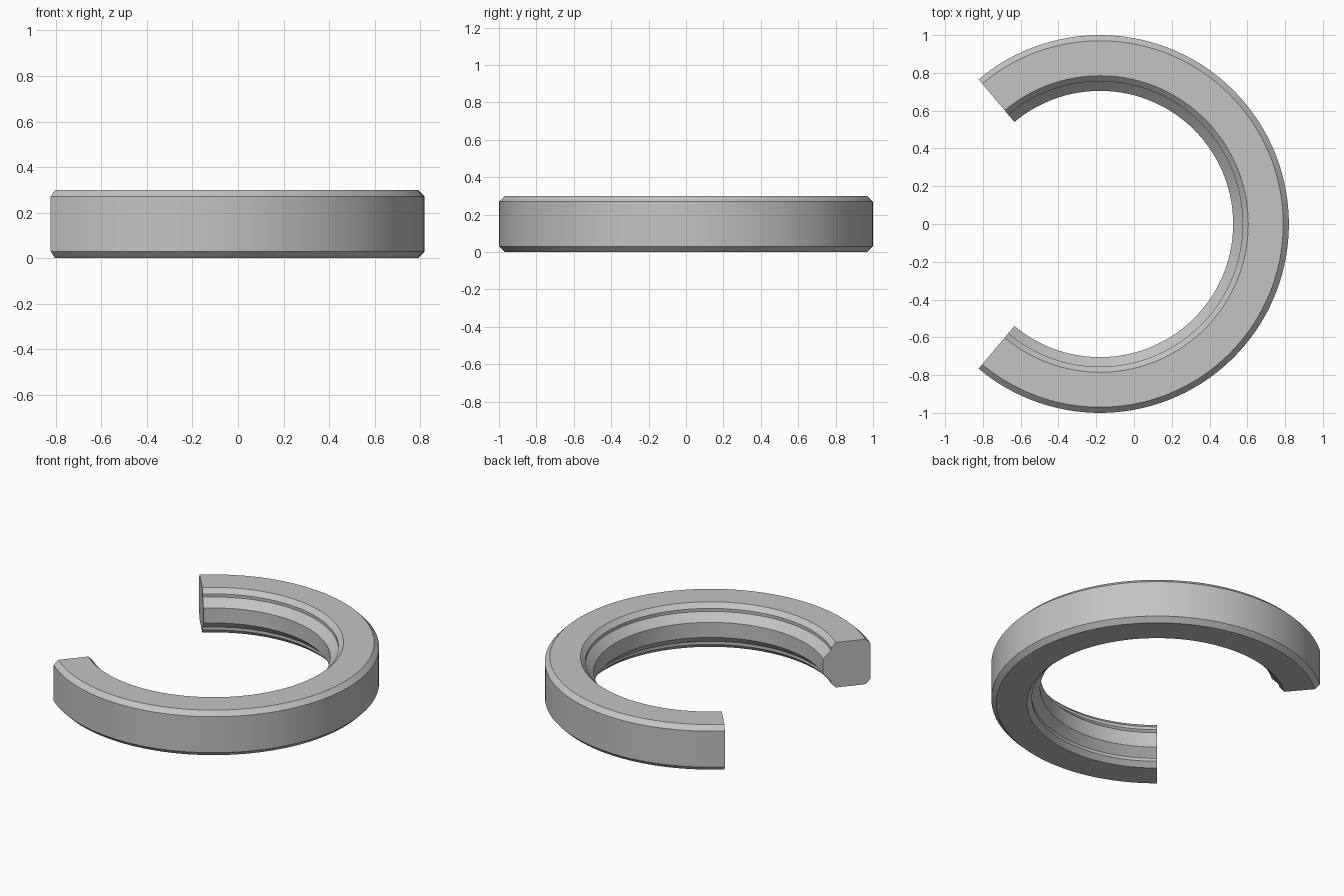
import bpy
import bmesh
from math import radians
from mathutils import Matrix, Vector

default = bpy.data.objects.get("Cube")
if default:
    bpy.data.objects.remove(default, do_unlink=True)

HEIGHT = 0.3
CENTRE_X = -0.18
HALF_ARC = radians(130)
STEPS = 104

# Plain grey material
grey = bpy.data.materials.new("plain_grey")
grey.use_nodes = True
colour = (0.55, 0.55, 0.55, 1)
grey.diffuse_color = colour
grey.node_tree.nodes["Principled BSDF"].inputs["Base Color"].default_value = colour

# Lower half of the cross-section (radius, height), outer wall to inner rib
lower = [(1, 0.03), (0.97, 0), (0.785, 0), (0.755, 0.03), (0.755, 0.05), (0.705, 0.1)]
upper = [(r, HEIGHT - z) for r, z in reversed(lower)]

# Open ring: sweep the section around the axis, leaving a gap on the -x side
bm = bmesh.new()
start = Matrix.Rotation(-HALF_ARC, 3, "Z")
section = bm.faces.new([bm.verts.new(start @ Vector((r, 0, z))) for r, z in lower + upper])
first_cap = section.copy()
swept = bmesh.ops.spin(bm, geom=[section], cent=(0, 0, 0), axis=(0, 0, 1),
                       angle=2 * HALF_ARC, steps=STEPS, use_duplicate=False)
bmesh.ops.remove_doubles(bm, verts=bm.verts[:], dist=0.0001)

# Close any open end
open_edges = [e for e in bm.edges if e.is_boundary]
if open_edges:
    bmesh.ops.holes_fill(bm, edges=open_edges, sides=0)
bmesh.ops.recalc_face_normals(bm, faces=bm.faces[:])
bmesh.ops.translate(bm, verts=bm.verts[:], vec=(CENTRE_X, 0, 0))

mesh = bpy.data.meshes.new("open_ring")
bm.to_mesh(mesh)
bm.free()
mesh.materials.append(grey)
ring = bpy.data.objects.new("open_ring", mesh)
bpy.context.collection.objects.link(ring)

# Smooth round walls, crisp chamfers
bpy.ops.object.select_all(action="DESELECT")
ring.select_set(True)
bpy.context.view_layer.objects.active = ring
bpy.ops.object.shade_smooth_by_angle(angle=radians(25))
